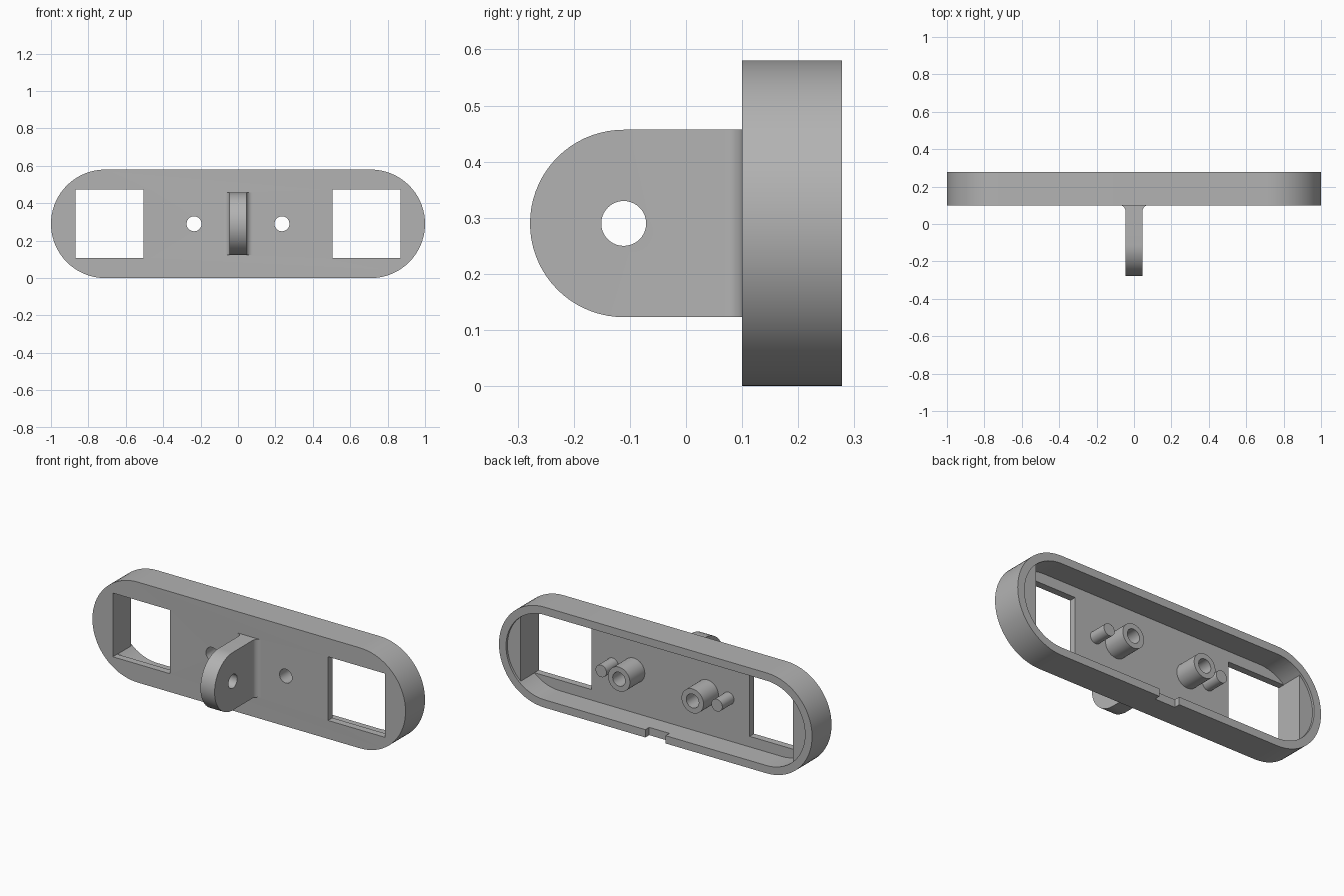
import bpy, bmesh
from math import pi, cos, sin, acos

cube = bpy.data.objects.get("Cube")
if cube:
    bpy.data.objects.remove(cube, do_unlink=True)

grey = bpy.data.materials.new("light grey plastic")
grey.use_nodes = True
COLOUR = (0.45, 0.45, 0.45, 1)
grey.diffuse_color = COLOUR
grey.node_tree.nodes["Principled BSDF"].inputs["Base Color"].default_value = COLOUR

MID = 0.29                                   # height of the centre line
FRONT, BACK, FLOOR, SEAT = 0.10, 0.278, 0.14, 0.265
RADIUS, WALL, WINDOW_IN, WINDOW_OUT = 0.29, 0.045, 0.505, 0.87


def arc(cx, cy, r, start, end, n=24):
    return [(cx + r * cos(start + (end - start) * i / n),
             cy + r * sin(start + (end - start) * i / n)) for i in range(n + 1)]


def circle(cx, cy, r, n=40):
    return arc(cx, cy, r, 0, 2 * pi, n)[:-1]


def rect(x0, x1, z0, z1):
    return [(x0, z0), (x1, z0), (x1, z1), (x0, z1)]


def stadium(r, cap=0.0):
    """Long rounded outline; a cap angle cuts its ends off straight."""
    c = 1 - RADIUS
    if cap:
        right = arc(c, MID, r, -pi / 2, -cap, 12) + arc(c, MID, r, cap, pi / 2, 12)
    else:
        right = arc(c, MID, r, -pi / 2, pi / 2, 36)
    return right + [(-x, 2 * MID - z) for x, z in right]


def prism(name, outline, axis, lo, hi):
    place = {"x": lambda a, b, t: (t, a, b),
             "y": lambda a, b, t: (a, t, b),
             "z": lambda a, b, t: (a, b, t)}[axis]
    bm = bmesh.new()
    ends = [[bm.verts.new(place(a, b, t)) for a, b in outline] for t in (lo, hi)]
    for ring in ends:
        bm.faces.new(ring)
    for i in range(len(outline)):
        j = (i + 1) % len(outline)
        bm.faces.new((ends[0][i], ends[0][j], ends[1][j], ends[1][i]))
    bmesh.ops.recalc_face_normals(bm, faces=bm.faces)
    mesh = bpy.data.meshes.new(name)
    bm.to_mesh(mesh)
    bm.free()
    mesh.materials.append(grey)
    obj = bpy.data.objects.new(name, mesh)
    bpy.context.collection.objects.link(obj)
    return obj


def combine(target, tool, operation):
    mod = target.modifiers.new(operation, "BOOLEAN")
    mod.operation, mod.solver, mod.object = operation, "EXACT", tool
    bpy.context.view_layer.objects.active = target
    bpy.ops.object.modifier_apply(modifier=mod.name)
    bpy.data.objects.remove(tool, do_unlink=True)


# Shallow tray with a solid block at each end and a lid seat inside the rim
housing = prism("housing", stadium(RADIUS), "y", FRONT, BACK)
inner = RADIUS - WALL
cap = acos((WINDOW_OUT - (1 - RADIUS)) / inner)
combine(housing, prism("pocket", stadium(inner, cap), "y", FLOOR, BACK + 0.1), "DIFFERENCE")
combine(housing, prism("lid_seat", stadium(inner), "y", SEAT, BACK + 0.1), "DIFFERENCE")

# Small notch in the lower rim
combine(housing, prism("notch", rect(-0.065, 0.065, -0.1, 0.1), "y", BACK - 0.035, BACK + 0.1),
        "DIFFERENCE")

# Square windows, screw bosses and locating pins on both sides
for s in (-1, 1):
    x0, x1 = sorted((s * WINDOW_IN, s * WINDOW_OUT))
    combine(housing, prism("window", rect(x0, x1, 0.106, 0.474), "y", 0, FLOOR + 0.05), "DIFFERENCE")
    combine(housing, prism("boss", circle(s * 0.235, MID, 0.07), "y", 0.12, BACK - 0.002), "UNION")
    combine(housing, prism("pin", circle(s * 0.37, MID, 0.035), "y", 0.12, 0.247), "UNION")
    combine(housing, prism("bore", circle(s * 0.235, MID, 0.04), "y", 0, 0.4), "DIFFERENCE")

# Mounting lug: flared plan crossed with a rounded side outline
HALF, FILLET, LUG_R, LUG_Y = 0.045, 0.032, 0.167, -0.111
side = arc(HALF + FILLET, FRONT - FILLET, FILLET, pi, pi / 2, 10)
side = [(HALF, -0.4)] + side + [(HALF + FILLET, FRONT + 0.02)]
plan = side + [(-x, y) for x, y in reversed(side)]
lug = prism("mounting_lug", plan, "z", -0.1, 0.7)
outline = arc(LUG_Y, MID, LUG_R, pi / 2, 3 * pi / 2, 36)
outline += [(0.2, MID - LUG_R), (0.2, MID + LUG_R)]
combine(lug, prism("lug_outline", outline, "x", -0.3, 0.3), "INTERSECT")
combine(lug, prism("pivot_hole", circle(LUG_Y, MID, 0.04), "x", -0.3, 0.3), "DIFFERENCE")
combine(housing, lug, "UNION")

# Smooth the round walls, keep the edges crisp
bpy.ops.object.select_all(action="DESELECT")
housing.select_set(True)
bpy.context.view_layer.objects.active = housing
bpy.ops.object.shade_smooth_by_angle(angle=pi / 6)
